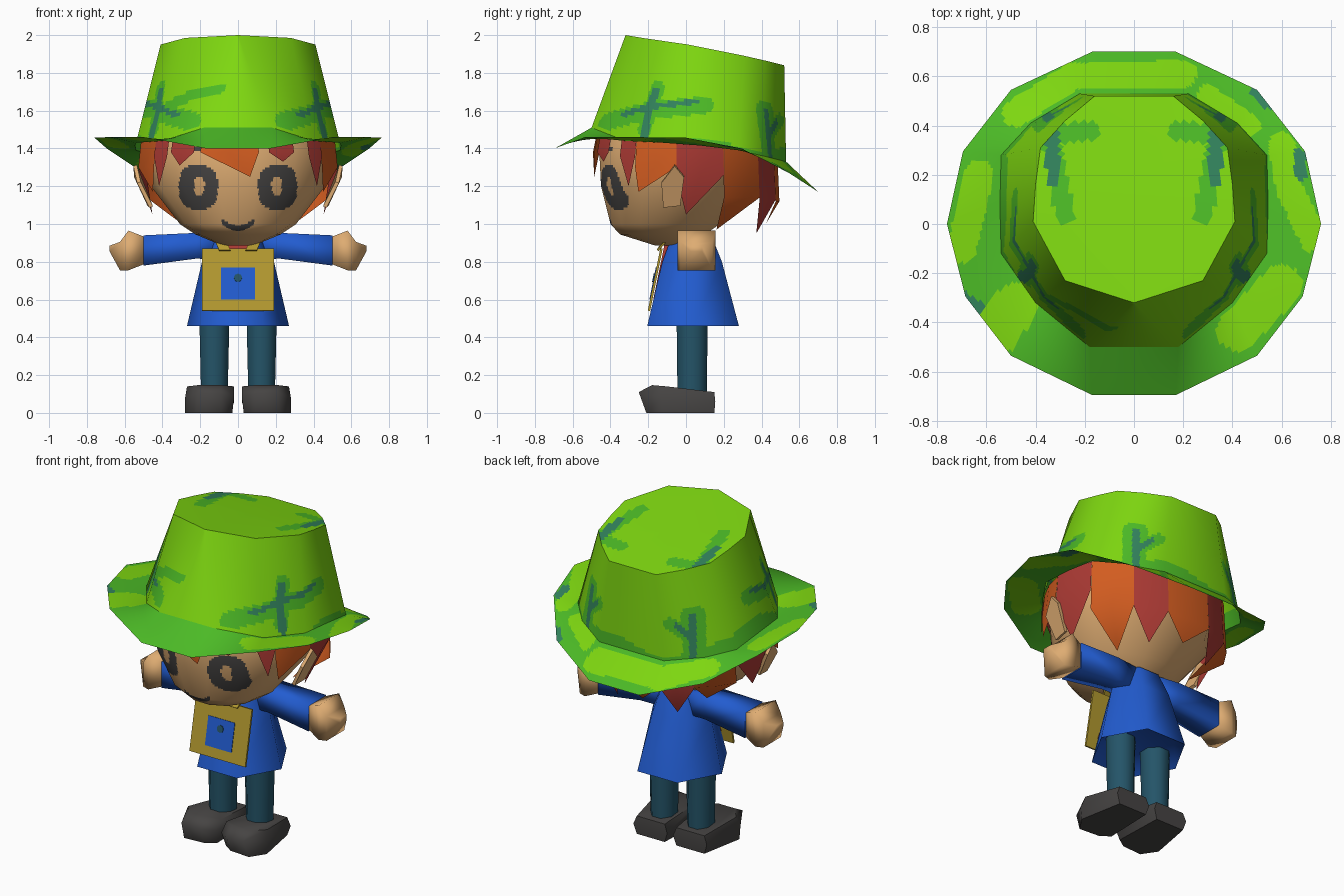
import bpy, bmesh, math
from mathutils import Vector

if "Cube" in bpy.data.objects:
    bpy.data.objects.remove(bpy.data.objects["Cube"])


def lin(c):
    return c / 12.92 if c <= 0.04045 else ((c + 0.055) / 1.055) ** 2.4


def material(name, r, g, b):
    m = bpy.data.materials.new(name)
    m.diffuse_color = (lin(r / 255), lin(g / 255), lin(b / 255), 1)
    m.use_nodes = True
    m.node_tree.nodes["Principled BSDF"].inputs["Base Color"].default_value = m.diffuse_color
    return m


LIME = material("lime", 126, 215, 16)
GREEN = material("leaf_green", 76, 186, 38)
TEAL = material("dull_teal", 50, 130, 92)
SKIN = material("skin", 222, 172, 114)
DARK = material("charcoal", 70, 68, 67)
RED = material("hair_red", 172, 58, 52)
ORANGE = material("hair_orange", 210, 92, 32)
BLUE = material("coat_blue", 34, 92, 208)
PETROL = material("trouser_petrol", 36, 84, 104)
GOLD = material("gold", 180, 154, 48)


def finish(name, bm, mats, angle=62):
    me = bpy.data.meshes.new(name)
    bm.to_mesh(me)
    bm.free()
    for m in mats:
        me.materials.append(m)
    ob = bpy.data.objects.new(name, me)
    bpy.context.collection.objects.link(ob)
    if angle:
        bpy.ops.object.select_all(action='DESELECT')
        ob.select_set(True)
        bpy.context.view_layer.objects.active = ob
        bpy.ops.object.shade_smooth_by_angle(angle=math.radians(angle))
    return ob


def ring_normals(rings):
    out = []
    for i, r in enumerate(rings):
        hi, lo = rings[min(i + 1, len(rings) - 1)], rings[max(i - 1, 0)]
        row = []
        for j in range(len(r)):
            n = (Vector(r[(j + 1) % len(r)]) - Vector(r[j - 1])).cross(Vector(hi[j]) - Vector(lo[j]))
            row.append(n.normalized() if n.length > 1e-6 else Vector((0, .19, .98)))
        out.append(row)
    return out


def loft(name, rings, mats, paint=None, sub=1, cap=True, angle=62):
    """Skin closed rings of equal count, each cell refined sub x sub."""
    def refine(seq, closed):
        out = []
        pairs = zip(seq, seq[1:] + seq[:1]) if closed else zip(seq, seq[1:])
        for a, b in pairs:
            out += [(a, b, k / sub) for k in range(sub)]
        return out if closed else out + [(seq[-1], seq[-1], 0)]

    def grid(data):
        rows = [[Vector(a).lerp(Vector(b), t) for a, b, t in refine(r, True)] for r in data]
        return [[p.lerp(q, t) for p, q in zip(a, b)] for a, b, t in refine(rows, False)]
    bm = bmesh.new()
    layer = bm.verts.layers.float_vector.new("soft") if paint else None
    vs = [[bm.verts.new(p) for p in row] for row in grid(rings)]
    n = len(vs[0])
    if paint:  # keep the soft shading of the coarse form
        for row, normals in zip(vs, grid(ring_normals(rings))):
            for v, d in zip(row, normals):
                v[layer] = d
    for lo, hi in zip(vs, vs[1:]):
        for j in range(n):
            k = (j + 1) % n
            bm.faces.new((lo[j], lo[k], hi[k], hi[j]))
    if cap:
        bm.faces.new(vs[0][::-1])
        bm.faces.new(vs[-1])
    bmesh.ops.remove_doubles(bm, verts=bm.verts, dist=0.0005)
    if cap:
        bmesh.ops.recalc_face_normals(bm, faces=bm.faces)
    if not paint:
        return finish(name, bm, mats, angle)
    for f in bm.faces:
        f.material_index = paint(f.calc_center_median())
        f.smooth = True
    ob = finish(name, bm, mats, 0)
    soft = [Vector(a.vector).normalized() for a in ob.data.attributes["soft"].data]
    ob.data.attributes.remove(ob.data.attributes["soft"])
    ob.data.normals_split_custom_set_from_vertices(soft)
    return ob


def plate(name, pts, mat, thick):
    bm = bmesh.new()
    bm.faces.new([bm.verts.new(p) for p in pts])
    s = finish(name, bm, [mat], 0).modifiers.new("thickness", 'SOLIDIFY')
    s.thickness, s.offset = thick, 0


def mirrored(half):
    return half + [(-x, y, z) for x, y, z in reversed(half)]


def oval(z, rx, y0, y1, n, x=0):
    """Horizontal ring with an edge, not a corner, at the front."""
    k = 1 / math.cos(math.pi / n)
    cy, ry = (y0 + y1) / 2, (y1 - y0) / 2
    ts = [2 * math.pi * (i + 0.5) / n for i in range(n)]
    return [(x + k * rx * math.sin(t), cy - k * ry * math.cos(t), z) for t in ts]


def near(p, path, r):
    """True if 2D point p lies within r of a polyline."""
    p = Vector(p)
    for a, b in zip(path, path[1:]):
        a, b = Vector(a), Vector(b)
        t = max(0, min(1, (p - a).dot(b - a) / (b - a).length_squared))
        if (p - a.lerp(b, t)).length < r:
            return True
    return False


# Hat: brim, crown and sloping top share their rings
outer = mirrored([(.17, -.695, 1.40), (.50, -.535, 1.46), (.685, -.295, 1.46), (.76, 0, 1.457),
                  (.695, .295, 1.40), (.50, .545, 1.27), (.17, .70, 1.17)])
band = mirrored([(.18, -.50, 1.51), (.40, -.32, 1.44), (.54, -.12, 1.43), (.545, .08, 1.415),
                 (.54, .28, 1.39), (.42, .41, 1.36), (.22, .53, 1.33)])
rim = mirrored([(0, -.32, 2.0), (.28, -.23, 1.985), (.41, .01, 1.95), (.40, .16, 1.92),
                (.38, .31, 1.89), (.28, .42, 1.865), (.16, .52, 1.84)])
HAT = [LIME, GREEN, TEAL]
LIME_SPOTS = [([(-.48, -.33), (-.57, -.46)], .09), ([(.42, -.43), (.6, -.25)], .085),
              ([(.73, -.06), (.63, .15), (.6, .32)], .055), ([(-.7, -.1), (-.63, .2)], .06),
              ([(-.48, .45), (-.25, .6), (.2, .61)], .055), ([(.3, .52), (.47, .4)], .045)]
TEAL_SPOTS = [[(.5, .54), (.54, .49)], [(-.69, -.3), (-.63, -.34)], [(.67, .28), (.68, .2)]]


def paint_brim(c):
    p = (c.x, c.y)
    if any(near(p, path, .025) for path in TEAL_SPOTS):
        return 2
    return int(not any(near(p, path, r) for path, r in LIME_SPOTS))


def paint_crown(c):
    p, q = (c.y, c.z), (abs(c.x), c.z)
    if c.y > .3:
        if near(q, [(.36, 1.36), (.34, 1.6)], .018) or near(q, [(.35, 1.46), (.27, 1.54)], .014):
            return 2
        if near(q, [(.37, 1.36), (.34, 1.6)], .055) or near(q, [(.36, 1.46), (.24, 1.55)], .035):
            return 1
    elif abs(c.x) > .2:
        if near(p, [(-.22, 1.46), (-.2, 1.6), (-.16, 1.7)], .02) or \
           near(p, [(-.33, 1.58), (-.2, 1.62), (.06, 1.65)], .014):
            return 2
        if near(p, [(-.42, 1.54), (-.2, 1.6), (.1, 1.63)], .045) or \
           near(p, [(-.22, 1.5), (-.15, 1.72)], .035):
            return 1
    if c.y < -.2 and c.x < -.05 and near((c.x, c.z), [(-.36, 1.63), (-.25, 1.68), (-.09, 1.72)], .025):
        return 1
    return int(c.z < 1.43 + .05 * math.sin(7 * c.y + 1) + .03 * math.sin(9 * c.x))


def paint_top(c):
    p = (abs(c.x), c.y)
    if near(p, [(.33, .36), (.33, .18)], .028):
        return 2
    return int(near(p, [(.18, .38), (.34, .36), (.31, .18), (.28, .04)], .04))


loft("hat_brim", [outer, band], HAT, paint_brim, 16, False)
loft("hat_crown", [band, rim], HAT, paint_crown, 28, False)
loft("hat_top", [rim, [(0, .12, 1.925)] * 14], HAT, paint_top, 18, False)


# Head with eyes, brows and smile
def paint_face(c):
    x, z = abs(c.x), c.z
    if c.y > -.1:
        return 0
    eye = (abs(x - .21) / .103) ** 2.6 + (abs(z - 1.195) / .118) ** 2.6 < 1
    shine = ((x - .205) / .028) ** 2 + ((z - 1.2) / .055) ** 2 < 1
    smile = x < .085 and abs(z - .978 - 5 * x * x) < .015
    brow = .19 < x < .27 and abs(z - 1.395) < .01
    return int((eye and not shine) or smile or brow)


loft("head", [oval(z, rx, a, b, 14) for z, rx, a, b in (
    (.885, .08, -.16, .04), (.945, .22, -.35, .10), (1.0, .30, -.40, .18), (1.2, .45, -.45, .35),
    (1.4, .485, -.46, .42), (1.52, .42, -.40, .42))], [SKIN, DARK], paint_face, 16)

# Hair: pointed locks around the head (start, end, notch z, tip angle, tip z, tip scale, colour)
locks = [(-22, 12, 1.38, 7, 1.25, 1.02, 1), (-42, -26, 1.38, -36, 1.31, 1.02, 0),
         (18, 34, 1.38, 27, 1.33, 1.02, 0), (164, 196, 1.12, 180, 1.0, .88, 1)]
for a, b, zn, t, zt, s, m in [(45, 57, 1.36, 52, 1.2, 1.03, 0), (57, 84, 1.30, 59, 1.17, 1.02, 1),
                              (84, 114, 1.26, 90, 1.05, .88, 0), (114, 142, 1.14, 124, .97, .60, 1),
                              (142, 164, 1.13, 153, .95, .87, 0)]:
    locks += [(a, b, zn, t, zt, s, m), (-b, -a, zn, -t, zt, s, m)]


def around(t, z, s):
    t = math.radians(t)
    return (.515 * s * math.sin(t), -.48 * s * math.cos(t), z)


bm = bmesh.new()
for a, b, zn, t, zt, s, m in locks:
    cols = (a, (a + b) / 2, b)
    up = [bm.verts.new(around(k, 1.45, 1)) for k in cols]
    mid = [bm.verts.new(around(k, zn, 1.03)) for k in cols]
    tip = bm.verts.new(around(t, zt, s))
    for i in (0, 1):
        bm.faces.new((mid[i], mid[i + 1], up[i + 1], up[i])).material_index = m
        bm.faces.new((tip, mid[i + 1], mid[i])).material_index = m
finish("hair", bm, [RED, ORANGE])

# Neck and six-sided flared coat
loft("neck", [oval(.84, .08, -.05, .09, 8), oval(.93, .08, -.07, .09, 8)], [SKIN])
loft("coat", [oval(.50, .19, -.15, .22, 6), oval(.46, .234, -.205, .28, 6),
              oval(.80, .165, -.125, .19, 6), oval(.95, .12, -.07, .13, 6)], [BLUE])


def across(x, z, ry, rz):
    return [(x, .055 + a * ry, z + b * rz) for a, b in ((1, 1), (-1, 1), (-1, -1), (1, -1))]


# Paired parts
for side, sx in (("right", 1), ("left", -1)):
    def flip(rings):
        return [[(sx * x, y, z) for x, y, z in r] for r in rings]
    loft(side + "_sleeve", flip([across(.08, .88, .06, .07), across(.22, .885, .075, .068),
                                 across(.50, .86, .085, .08)]), [BLUE], angle=92)
    loft(side + "_hand", flip([across(.49, .86, .075, .07), across(.58, .86, .10, .105),
                               across(.625, .83, .085, .075), across(.68, .87, .03, .015)]), [SKIN], angle=92)
    loft(side + "_leg", flip([oval(.08, .07, -.045, .11, 8, .125),
                              oval(.52, .08, -.05, .115, 8, .125)]), [PETROL])
    loft(side + "_shoe", flip([
        [(.04, .15, 0), (.03, -.16, 0), (.09, -.20, 0), (.22, -.21, 0), (.28, -.12, 0), (.23, .15, 0)],
        [(.02, .155, .06), (.02, -.19, .09), (.09, -.24, .10), (.21, -.25, .11), (.28, -.13, .08),
         (.25, .155, .06)],
        [(.04, .15, .11), (.02, -.14, .14), (.09, -.18, .147), (.21, -.18, .147), (.27, -.10, .14),
         (.23, .15, .11)]]), [DARK])
    plate(side + "_ear", [(sx * x, y, z) for x, y, z in (
        (.525, -.13, 1.22), (.545, -.06, 1.31), (.54, -.01, 1.25), (.47, -.03, 1.10), (.46, -.12, 1.09))],
        SKIN, .02)
    plate(side + "_strap", [(sx * x, y, z) for x, y, z in (
        (.14, -.07, .955), (.08, -.09, .955), (.04, -.15, .86), (.10, -.15, .86))], GOLD, .012)


# Bag hanging on the chest, with patch, button and a red tie behind it
def on_bag(x, z, lift=0):
    return (x, -.13 - (.87 - z) * .2 - lift, z)


def square(name, x, z0, z1, mat, thick, lift):
    plate(name, [on_bag(-x, z0, lift), on_bag(x, z0, lift), on_bag(x, z1, lift), on_bag(-x, z1, lift)],
          mat, thick)


square("bag", .19, .54, .87, GOLD, .012, 0)
square("bag_patch", .09, .60, .77, BLUE, .006, .007)
plate("bag_button", [on_bag(.022 * math.cos(k * math.pi / 4), .715 + .022 * math.sin(k * math.pi / 4), .011)
                     for k in range(8)], PETROL, .006)
plate("tie", [(-.06, -.095, .91), (-.12, -.158, .60), (.12, -.158, .60), (.06, -.095, .91)], RED, .03)
